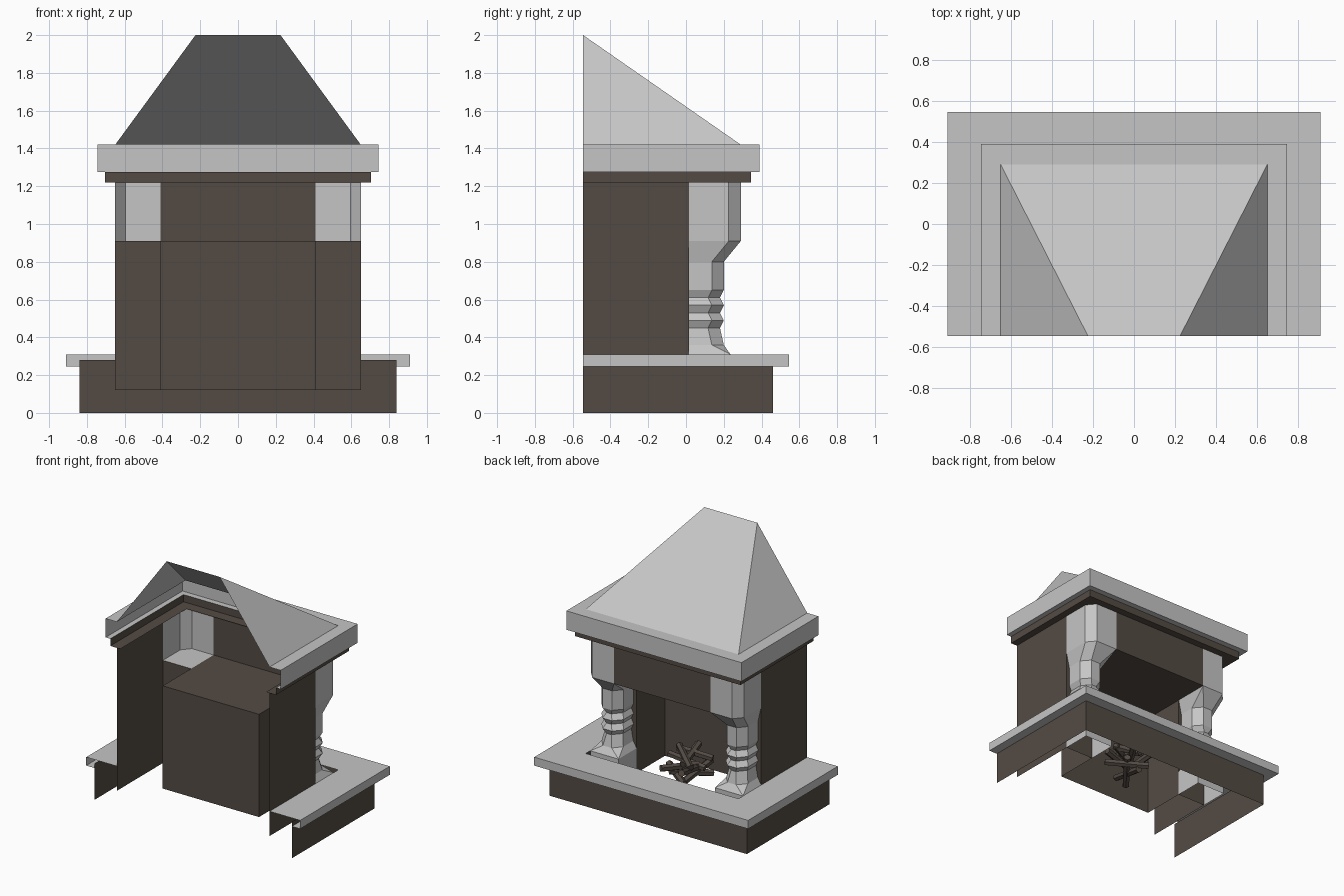
import bpy, bmesh, math, random
from mathutils import Vector, Matrix

if "Cube" in bpy.data.objects:
    bpy.data.objects.remove(bpy.data.objects["Cube"])


def material(name, rgb):
    m = bpy.data.materials.new(name)
    m.use_nodes = True
    m.diffuse_color = (*rgb, 1)
    m.node_tree.nodes["Principled BSDF"].inputs["Base Color"].default_value = (*rgb, 1)
    return m


STONE = material("pale stone", (0.56, 0.56, 0.56))
BRICK = material("dark brown", (0.088, 0.070, 0.057))

BACK = -0.545   # open rear plane
REAR = 0.015    # plane the pillars stand against
SIDE, FRONT = 0.65, 0.29
INNER = 0.41
CHIMNEY_BASE, OPENING_TOP, WALL_TOP = 0.12, 0.91, 1.22


def finish(name, bm, mat):
    bmesh.ops.remove_doubles(bm, verts=bm.verts, dist=0.0005)
    bmesh.ops.recalc_face_normals(bm, faces=bm.faces)
    mesh = bpy.data.meshes.new(name)
    bm.to_mesh(mesh)
    bm.free()
    mesh.materials.append(mat)
    obj = bpy.data.objects.new(name, mesh)
    bpy.context.collection.objects.link(obj)
    return obj


def loft(name, rows, mat, cap=None):
    """Skin open rows of points; optionally fill one row as a flat face."""
    bm = bmesh.new()
    grid = [[bm.verts.new(p) for p in row] for row in rows]
    for a, b in zip(grid, grid[1:]):
        for i in range(len(a) - 1):
            bm.faces.new((a[i], a[i + 1], b[i + 1], b[i]))
    if cap is not None:
        bm.faces.new(grid[cap])
    return finish(name, bm, mat)


def sheet(name, path, z0, z1, mat):
    return loft(name, [[(x, y, z) for x, y in path] for z in (z0, z1)], mat)


def surround(name, profile, mat):
    """Run a profile of (half width, front, height) around three sides."""
    rows = [[(-x, BACK, z), (-x, y, z), (x, y, z), (x, BACK, z)] for x, y, z in profile]
    return loft(name, rows, mat)


# Hearth plinth and its overhanging slab
surround("hearth_plinth", [(0.84, 0.46, 0), (0.84, 0.46, 0.28)], BRICK)
surround("hearth_slab", [(SIDE, FRONT, 0.31), (0.91, 0.545, 0.31),
                         (0.91, 0.545, 0.245), (0.84, 0.46, 0.245)], STONE)

# Moulding, mantel and sloping hood
surround("mantel_moulding", [(0.62, 0.26, WALL_TOP), (0.705, 0.345, WALL_TOP),
                             (0.705, 0.345, 1.275)], BRICK)
surround("mantel", [(0.705, 0.345, 1.275), (0.745, 0.39, 1.275),
                    (0.745, 0.39, 1.42), (SIDE, FRONT, 1.42)], STONE)
surround("hood", [(SIDE, FRONT, 1.42), (0.225, BACK, 2)], STONE)

# Firebox and lintel
sheet("firebox", [(INNER, REAR), (INNER, -0.33), (-INNER, -0.33), (-INNER, REAR)],
      CHIMNEY_BASE, OPENING_TOP, BRICK)
loft("firebox_roof", [[(-INNER, y, OPENING_TOP), (INNER, y, OPENING_TOP)]
                      for y in (-0.33, FRONT)], BRICK)
sheet("lintel", [(-INNER, FRONT), (INNER, FRONT)], OPENING_TOP, WALL_TOP, BRICK)

# Pillar rows: height, half width, front, outer chamfer, inner chamfer
CHAMFER = 0.055
pillar_rows = [(CHIMNEY_BASE, 0.12, 0.235, 0, 0), (0.31, 0.12, 0.235, 0, 0),
               (0.36, 0.092, 0.2, CHAMFER, CHAMFER)]
for i in range(6):
    ring = 0.02 * (i % 2 == 0)
    pillar_rows.append((0.45 + 0.04 * i, 0.095 - ring, 0.2 - ring, CHAMFER, CHAMFER))
pillar_rows += [(0.8, 0.095, 0.2, CHAMFER, CHAMFER),
                (OPENING_TOP, 0.12, FRONT, CHAMFER, 0)]


def pillar_section(s, z, half, front, outer, inner):
    a, b = 0.53 - half, 0.53 + half
    pts = [(a, REAR), (a, front - inner * 1.15), (a + inner, front),
           (b - outer, front), (b, front - outer * 1.15), (b, REAR)]
    return [(s * x, y, z) for x, y in pts]


for s, label in ((1, "left"), (-1, "right")):
    sheet(label + "_wall", [(s * SIDE, BACK), (s * SIDE, REAR)],
          CHIMNEY_BASE, WALL_TOP, BRICK)
    sheet(label + "_rear_panel", [(s * SIDE, REAR), (s * INNER, REAR)],
          CHIMNEY_BASE, OPENING_TOP, BRICK)
    loft(label + "_pillar", [pillar_section(s, *r) for r in pillar_rows], STONE, cap=-1)
    sheet(label + "_capital", [(s * SIDE, REAR), (s * SIDE, 0.225),
                               (s * 0.595, FRONT), (s * INNER, FRONT)],
          OPENING_TOP, WALL_TOP, STONE)

# Heap of six-sided logs
random.seed(4)
for i in range(9):
    layer = i // 3
    angle = math.radians(i * 67 + random.uniform(-15, 15))
    tilt = math.radians(90 + random.uniform(-18, 18))
    spot = Vector((random.uniform(-0.09, 0.09), random.uniform(-0.12, 0.04),
                   0.2 + 0.07 * layer))
    place = (Matrix.Translation(spot) @ Matrix.Rotation(angle, 4, "Z")
             @ Matrix.Rotation(tilt, 4, "X"))
    bm = bmesh.new()
    bmesh.ops.create_cone(bm, cap_ends=True, segments=6, radius1=0.026, radius2=0.026,
                          depth=0.32 - 0.03 * layer, matrix=place)
    finish("log_%d" % (i + 1), bm, BRICK)
